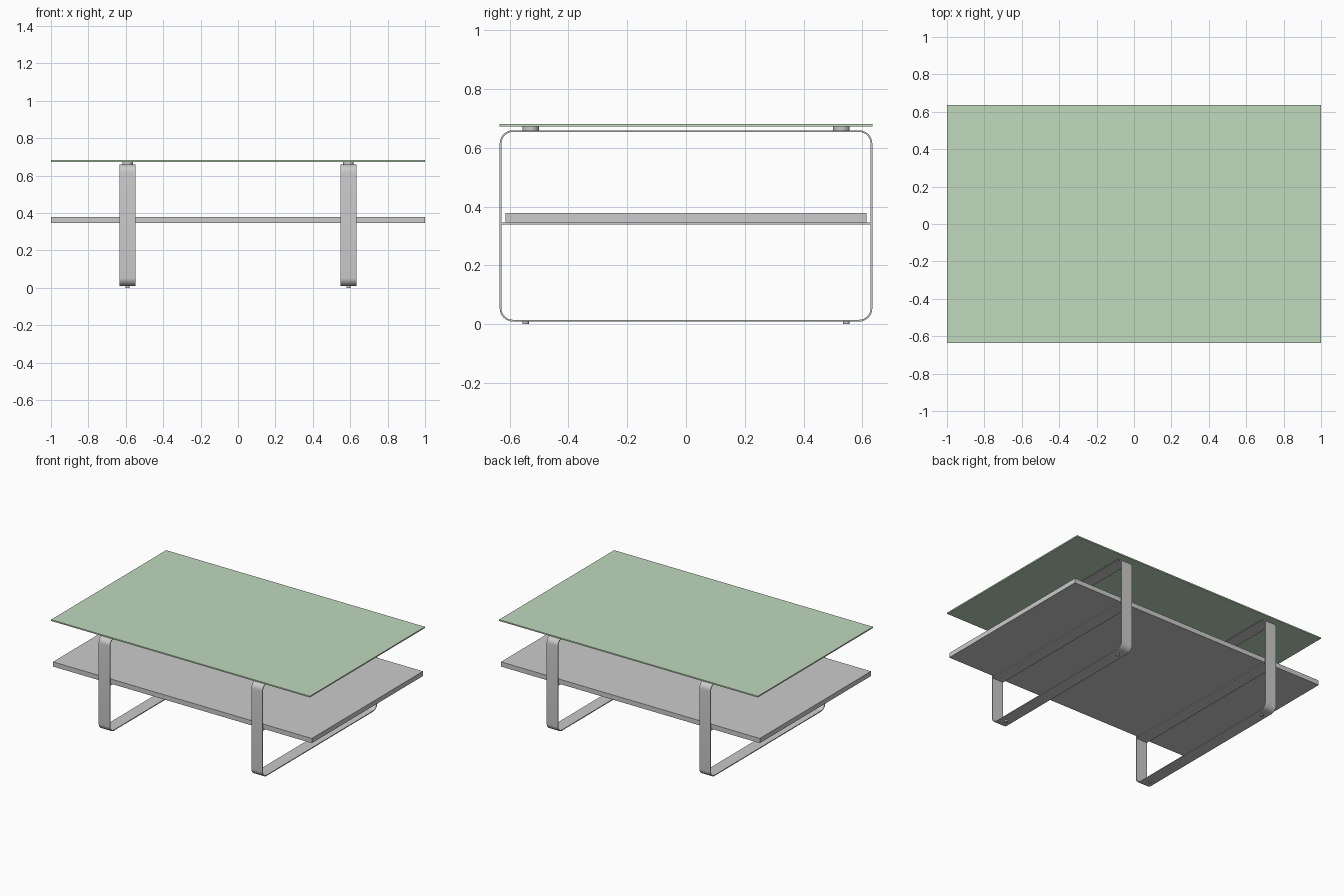
import bpy, bmesh
from math import sin, cos, pi

cube = bpy.data.objects.get("Cube")
if cube:
    bpy.data.objects.remove(cube, do_unlink=True)


def material(name, rgb):
    m = bpy.data.materials.new(name)
    m.use_nodes = True
    m.diffuse_color = (*rgb, 1)
    m.node_tree.nodes["Principled BSDF"].inputs["Base Color"].default_value = (*rgb, 1)
    return m


GLASS = material("green glass", (0.53, 0.69, 0.51))
METAL = material("grey metal", (0.6, 0.6, 0.6))


def box(name, x, half_x, half_y, z0, z1, mat):
    bpy.ops.mesh.primitive_cube_add(size=2, location=(x, 0, (z0 + z1) / 2))
    ob = bpy.context.object
    ob.name = name
    ob.scale = (half_x, half_y, (z1 - z0) / 2)
    bpy.ops.object.transform_apply(location=False, rotation=False)
    ob.data.materials.append(mat)


def disc(name, x, y, radius, z0, z1):
    bpy.ops.mesh.primitive_cylinder_add(vertices=32, radius=radius, depth=z1 - z0,
                                        location=(x, y, (z0 + z1) / 2))
    ob = bpy.context.object
    ob.name = name
    ob.data.materials.append(METAL)
    bpy.ops.object.shade_smooth_by_angle()


def rounded_rect(half_y, z0, z1, r, steps=8):
    corners = [(half_y - r, z1 - r), (r - half_y, z1 - r),
               (r - half_y, z0 + r), (half_y - r, z0 + r)]
    return [(cy + r * cos(a), cz + r * sin(a))
            for q, (cy, cz) in enumerate(corners)
            for a in [(q + i / steps) * pi / 2 for i in range(steps + 1)]]


# Flat steel band bent into a rounded rectangular loop
def loop_leg(name, x, half_w, half_y, z0, z1, r, t):
    outer = rounded_rect(half_y, z0, z1, r)
    inner = rounded_rect(half_y - t, z0 + t, z1 - t, r - t)
    bm = bmesh.new()
    rings = [[bm.verts.new((x + dx, y, z)) for y, z in prof]
             for dx, prof in ((-half_w, outer), (half_w, outer),
                              (half_w, inner), (-half_w, inner))]
    n = len(outer)
    for k in range(4):
        a, b = rings[k], rings[(k + 1) % 4]
        for i in range(n):
            j = (i + 1) % n
            bm.faces.new((a[i], a[j], b[j], b[i]))
    bmesh.ops.recalc_face_normals(bm, faces=bm.faces)
    mesh = bpy.data.meshes.new(name)
    bm.to_mesh(mesh)
    bm.free()
    ob = bpy.data.objects.new(name, mesh)
    bpy.context.collection.objects.link(ob)
    mesh.materials.append(METAL)
    bpy.ops.object.select_all(action="DESELECT")
    ob.select_set(True)
    bpy.context.view_layer.objects.active = ob
    bpy.ops.object.shade_smooth_by_angle()


# Table top and lower shelf
box("table_top", 0, 1, 0.635, 0.673, 0.682, GLASS)
box("shelf", 0, 1, 0.614, 0.346, 0.379, METAL)

# Leg loops with crossbar, top mounts and feet
for side, x in (("right", -0.59), ("left", 0.59)):
    loop_leg(side + "_leg_loop", x, 0.043, 0.634, 0.009, 0.66, 0.045, 0.006)
    box(side + "_shelf_bar", x, 0.043, 0.63, 0.34, 0.346, METAL)
    for end, s in (("front", -1), ("back", 1)):
        disc(f"{side}_{end}_top_mount", x, s * 0.529, 0.028, 0.66, 0.673)
        disc(f"{side}_{end}_foot", x, s * 0.546, 0.011, 0, 0.009)
